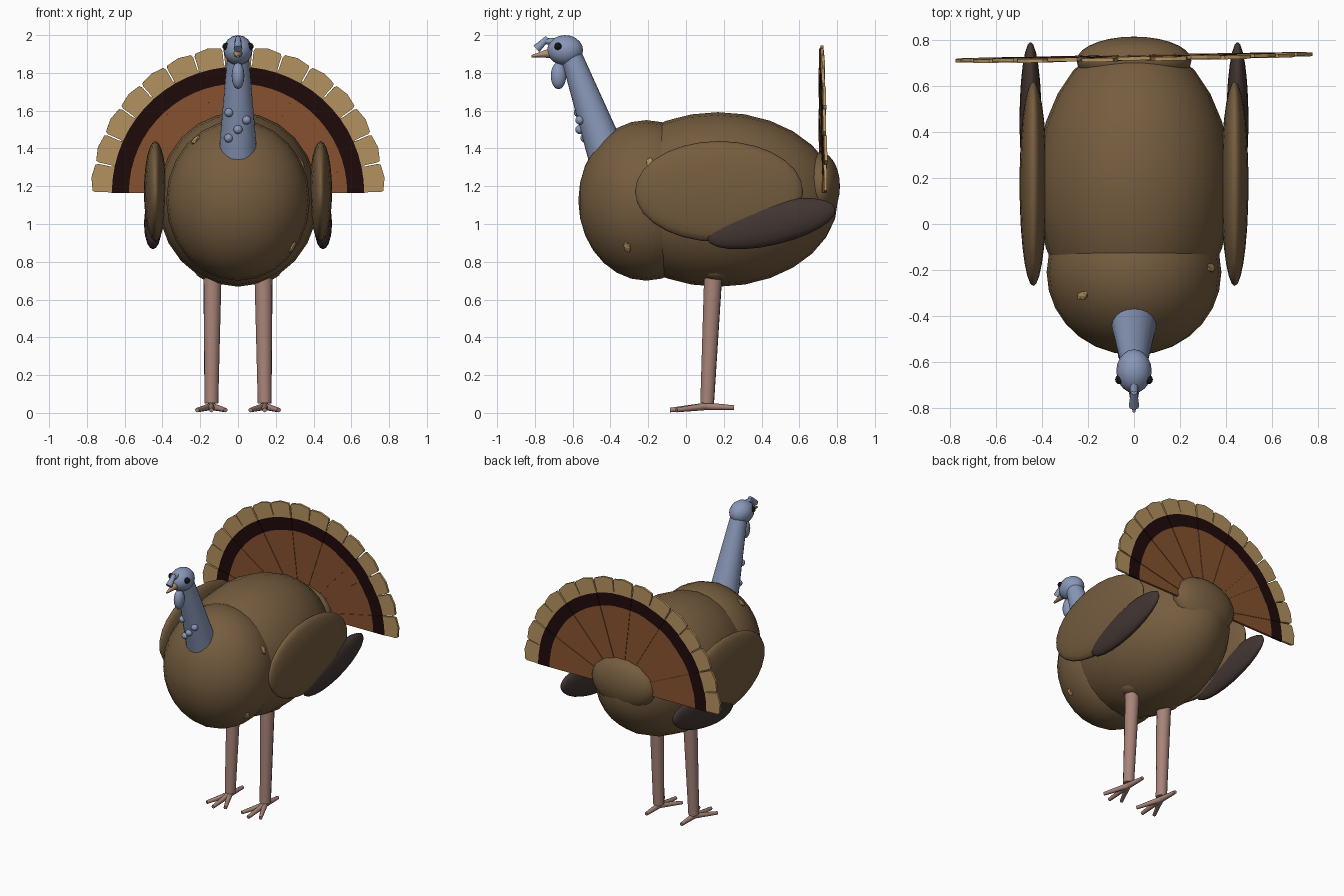
import bpy, bmesh
from math import sin, cos, pi, radians, sqrt
from mathutils import Vector, Matrix

cube = bpy.data.objects.get("Cube")
if cube:
    bpy.data.objects.remove(cube, do_unlink=True)


def material(name, r, g, b):
    m = bpy.data.materials.new(name)
    m.use_nodes = True
    m.diffuse_color = (r, g, b, 1)
    node = next(n for n in m.node_tree.nodes if n.type == 'BSDF_PRINCIPLED')
    node.inputs["Base Color"].default_value = (r, g, b, 1)
    node.inputs["Roughness"].default_value = 0.7
    return m


BROWN = material("plumage_brown", .18, .11, .05)
DARK = material("wing_dark_brown", .055, .036, .031)
BLUE = material("skin_blue", .25, .31, .48)
PINK = material("leg_pink", .39, .23, .19)
BEAK = material("beak_tan", .48, .28, .18)
BLACK = material("eye_black", .008, .006, .006)
TAN = material("feather_tan", .46, .29, .115)
MAROON = material("feather_band_maroon", .014, .003, .003)
RUST = material("feather_rust", .24, .083, .028)


def finish(name, bm, mats, smooth=True):
    me = bpy.data.meshes.new(name)
    bmesh.ops.recalc_face_normals(bm, faces=bm.faces[:])
    for f in bm.faces:
        f.smooth = smooth and len(f.verts) <= 4
    bm.to_mesh(me)
    bm.free()
    for m in mats:
        me.materials.append(m)
    ob = bpy.data.objects.new(name, me)
    bpy.context.collection.objects.link(ob)
    return ob


def ball(name, center, size, mat, tilt=0, segs=24, rings=14):
    """Ellipsoid with its poles along y, tilted about x."""
    bm = bmesh.new()
    bmesh.ops.create_uvsphere(bm, u_segments=segs, v_segments=rings, radius=1)
    to_y = Matrix.Rotation(pi / 2, 4, 'X')
    shape = Matrix.Diagonal((*size, 1))
    turn = Matrix.Rotation(radians(tilt), 4, 'X')
    bm.transform(Matrix.Translation(center) @ turn @ shape @ to_y)
    return finish(name, bm, [mat])


def rod(name, a, b, ra, rb, mat, segs=12):
    """Tapered rod from point a to point b."""
    a, b = Vector(a), Vector(b)
    bm = bmesh.new()
    bmesh.ops.create_cone(bm, cap_ends=True, segments=segs, radius1=ra,
                          radius2=rb, depth=(b - a).length)
    turn = (b - a).to_track_quat('Z', 'Y').to_matrix().to_4x4()
    bm.transform(Matrix.Translation((a + b) / 2) @ turn)
    return finish(name, bm, [mat])


# Body masses
BREAST_C, BREAST_R = Vector((0, -.21, 1.125)), Vector((.38, .36, .425))
ball("body", (0, .17, 1.13), (.425, .635, .462), BROWN)
ball("breast", BREAST_C, BREAST_R, BROWN)
ball("tail_base", (0, .71, 1.2), (.25, .105, .18), BROWN)

# Neck, head and face
NECK_A, NECK_B = Vector((0, -.395, 1.3)), Vector((0, -.61, 1.9))
rod("neck", NECK_A, NECK_B, .108, .056, BLUE, 20)
ball("head", (0, -.64, 1.92), (.077, .095, .08), BLUE, segs=16, rings=10)
ball("wattle", (0, -.675, 1.785), (.034, .041, .072), BLUE, segs=12, rings=8)
rod("snood", (0, -.792, 1.927), (0, -.732, 1.985), .023, .014, BLUE, 8)
rod("snood_root", (0, -.74, 1.968), (0, -.69, 1.965), .016, .02, BLUE, 8)
rod("beak", (0, -.715, 1.905), (0, -.818, 1.888), .026, .006, BEAK, 8)

# Bumps on the front of the neck
for i, (x, z) in enumerate([(-.048, 1.59), (.045, 1.55), (0, 1.5), (-.05, 1.455)]):
    t = (z - NECK_A.z) / (NECK_B.z - NECK_A.z)
    r = .108 + (.056 - .108) * t
    y = NECK_A.lerp(NECK_B, t).y - 1.05 * sqrt(r * r - x * x)
    ball(f"neck_bump_{i + 1}", (x, y, z), (.024, .024, .024), BLUE, segs=10, rings=8)

# Paired parts
for side, s in (("left", 1), ("right", -1)):
    ball(side + "_eye", (s * .063, -.677, 1.94), (.02, .02, .02), BLACK, segs=10, rings=8)
    ball(side + "_wing", (s * .438, .175, 1.172), (.06, .445, .267), BROWN)
    ball(side + "_wing_tip", (s * .45, .45, 1.002), (.048, .35, .114), DARK, 13, 16, 12)
    ball(side + "_thigh", (s * .14, .16, .755), (.09, .09, .055), BROWN, segs=12, rings=8)
    rod(side + "_leg", (s * .141, .112, .05), (s * .135, .145, .75), .037, .049, PINK)
    # Three front toes and one back toe
    ankle = (s * .141, .11, .035)
    for toe, dx, y in (("inner", -.075, -.05), ("middle", 0, -.085),
                       ("outer", .075, -.05), ("back", 0, .255)):
        z = .028 if toe == "back" else .015
        rod(f"{side}_{toe}_toe", ankle, (s * (.141 + dx), y, z), .02, .012, PINK, 8)

# Loose tan flecks lying on the breast
for i, (x, y, z) in enumerate([(-.22, -.31, 1.44), (.34, -.19, 1.325), (.285, -.31, .88)]):
    d = Vector((x, y, z)) - BREAST_C
    q = Vector(a / b for a, b in zip(d, BREAST_R)).normalized()
    p = BREAST_C + Vector(a * b for a, b in zip(q, BREAST_R))
    n = Vector(a / b for a, b in zip(q, BREAST_R)).normalized()
    bm = bmesh.new()
    bmesh.ops.create_icosphere(bm, subdivisions=1, radius=1)
    bm.transform(Matrix.Translation(p) @ n.to_track_quat('Z', 'Y').to_matrix().to_4x4()
                 @ Matrix.Diagonal((.022, .036, .012, 1)))
    finish(f"fleck_{i + 1}", bm, [TAN], False)

# Tail fan: overlapping banded feathers, staggered in depth
COUNT, HUB = 15, Vector((0, .725, 1.165))
STEP = pi / COUNT
BANDS = (.04, .578, .668, .69, .755, .77)
SPREAD = (.5, .5, .5, .475, .475, .43)
for i in range(COUNT):
    mid = pi - (i + .5) * STEP
    bm = bmesh.new()
    rows = []
    for r, w in zip(BANDS, SPREAD):
        row = []
        for u in (-1, 0, 1):
            a = mid + u * w * STEP
            rr = r + (.01 if r == BANDS[-1] and u == 0 else 0)
            x, z = rr * cos(a), rr * sin(a)
            y = .018 * x - .012 * z + .004 * (i % 2)
            row.append(bm.verts.new(HUB + Vector((x, y, z))))
        rows.append(row)
    for k in range(len(rows) - 1):
        for j in range(2):
            f = bm.faces.new((rows[k][j], rows[k][j + 1], rows[k + 1][j + 1], rows[k + 1][j]))
            f.material_index = min(k, 2)
    feather = finish(f"tail_feather_{i + 1}", bm, [RUST, MAROON, TAN], False)
    thick = feather.modifiers.new("thickness", 'SOLIDIFY')
    thick.thickness = .016
    thick.offset = 0
